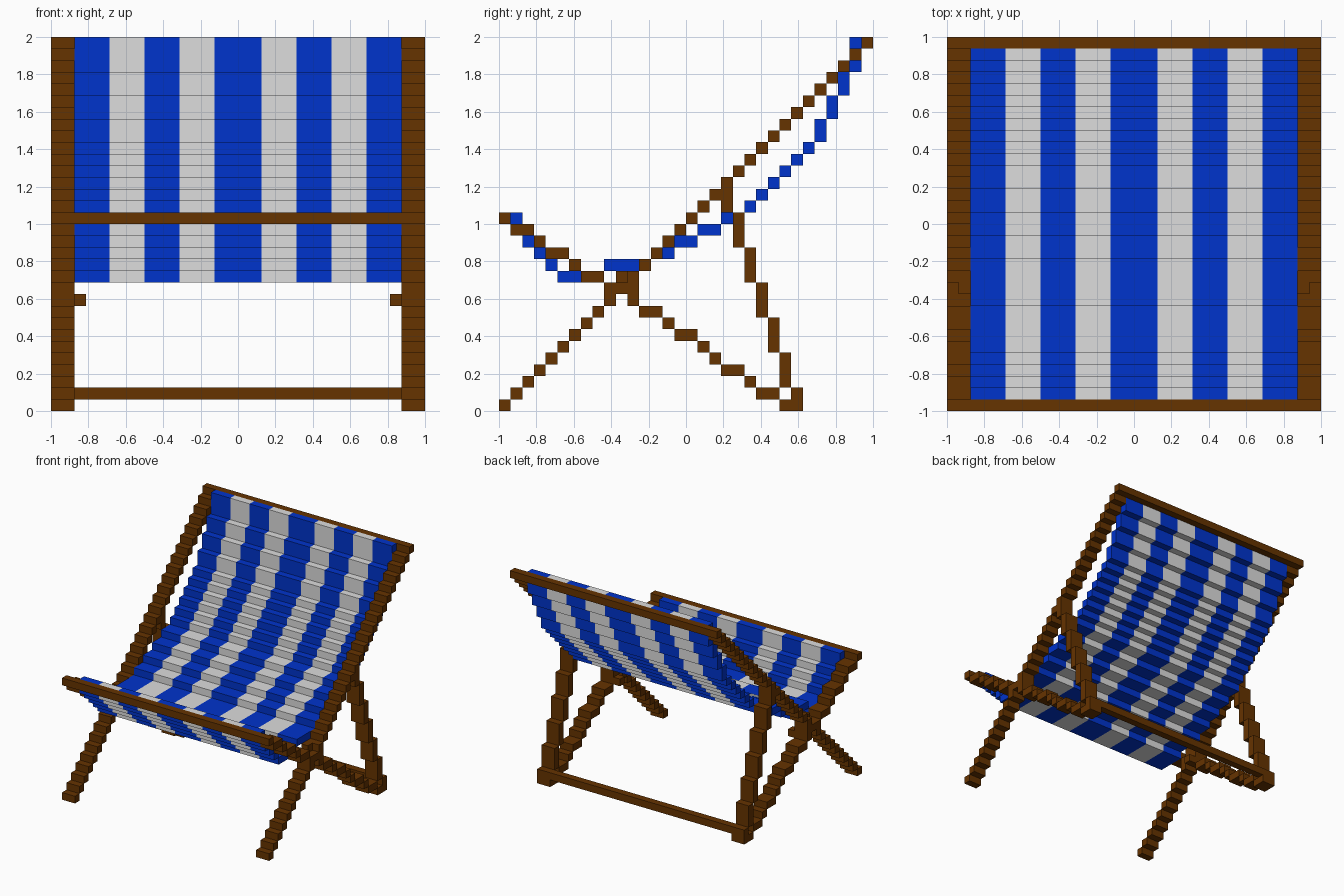
import bpy, bmesh
from mathutils import Matrix, Vector

cube = bpy.data.objects.get("Cube")
if cube:
    bpy.data.objects.remove(cube, do_unlink=True)

U = 2 / 32  # size of one block


def material(name, rgb):
    m = bpy.data.materials.new(name)
    m.diffuse_color = (*rgb, 1)
    m.use_nodes = True
    bsdf = next(n for n in m.node_tree.nodes if n.type == 'BSDF_PRINCIPLED')
    bsdf.inputs["Base Color"].default_value = (*rgb, 1)
    return m


wood = material("brown wood", (0.133, 0.033, 0.0))
blue = material("blue cloth", (0.0, 0.033, 0.604))
pale = material("pale grey cloth", (0.723, 0.723, 0.723))


def block(bm, x, y, z, mat=0):
    """Add a box; x, y and z are (first, last) block indices, inclusive."""
    lo = Vector((x[0], y[0], z[0]))
    hi = Vector((x[1] + 1, y[1] + 1, z[1] + 1))
    centre = (lo + hi) / 2 * U - Vector((1, 1, 0))
    size = (hi - lo) * U
    new = bmesh.ops.create_cube(
        bm, size=1, matrix=Matrix.Translation(centre) @ Matrix.Diagonal((*size, 1)))
    for f in {f for v in new["verts"] for f in v.link_faces}:
        f.material_index = mat


def part(name, boxes, mats=(wood,)):
    bm = bmesh.new()
    for b in boxes:
        block(bm, *b)
    me = bpy.data.meshes.new(name)
    bm.to_mesh(me)
    bm.free()
    for m in mats:
        me.materials.append(m)
    ob = bpy.data.objects.new(name, me)
    bpy.context.collection.objects.link(ob)


# Stepped seat rail: (first y, last y, height)
seat_steps = [(1, 2, 15), (3, 3, 14), (4, 5, 13), (6, 6, 12), (7, 8, 11), (9, 9, 10),
              (11, 11, 10), (11, 11, 9), (12, 13, 8), (14, 14, 7), (15, 16, 6), (17, 17, 5),
              (18, 18, 4), (19, 20, 3), (21, 21, 2), (22, 23, 1), (24, 25, 0)]

for side, xs, inner, pin in (("right", (0, 1), 1, 2), ("left", (30, 31), 30, 29)):
    # Long back rail rising from the front foot to the top
    part(side + "_back_rail", [(xs, (j, j), (j, j)) for j in range(31)])
    # Seat rail falling from the front bar to the rear foot
    part(side + "_seat_rail", [(xs, (a, b), (k, k)) for a, b, k in seat_steps])
    # Steep prop between the back rail and the rear foot
    prop = [(xs, (19, 19), (17, 18))]
    prop += [(xs, (19 + n, 19 + n), (17 - 3 * n, 19 - 3 * n)) for n in range(1, 6)]
    prop.append((xs, (25, 25), (1, 1)))
    part(side + "_prop", prop)
    # Pivot joint where the rails cross
    part(side + "_pivot", [((inner, inner), (10, 10), (11, 11)),
                           ((pin, pin), (11, 11), (9, 9))])

# Cross bars
part("top_bar", [((0, 31), (31, 31), (31, 31))])
part("front_bar", [((0, 31), (0, 0), (16, 16))])
part("rear_bar", [((2, 29), (25, 25), (1, 1))])

# Sagging cloth profile: (y range, z range)
sag = [((1, 1), (15, 16))]
sag += [((j, j), (16 - j, 16 - j)) for j in range(2, 5)]
sag += [((5, 8), (11, 11)), ((9, 12), (12, 12)), ((13, 14), (13, 13)),
        ((15, 16), (14, 14)), ((17, 18), (15, 15)), ((19, 20), (16, 16))]
sag += [((j, j), (j - 4, j - 4)) for j in range(21, 27)]
sag += [((j, j), (2 * j - 31, 2 * j - 30)) for j in range(27, 30)]
sag.append(((30, 30), (29, 31)))

# Cloth in alternating stripes, with a wider middle one
cloth = []
x = 2
for n, width in enumerate((3, 3, 3, 3, 4, 3, 3, 3, 3)):
    cloth += [((x, x + width - 1), ys, zs, n % 2) for ys, zs in sag]
    x += width
part("cloth_seat", cloth, (blue, pale))
